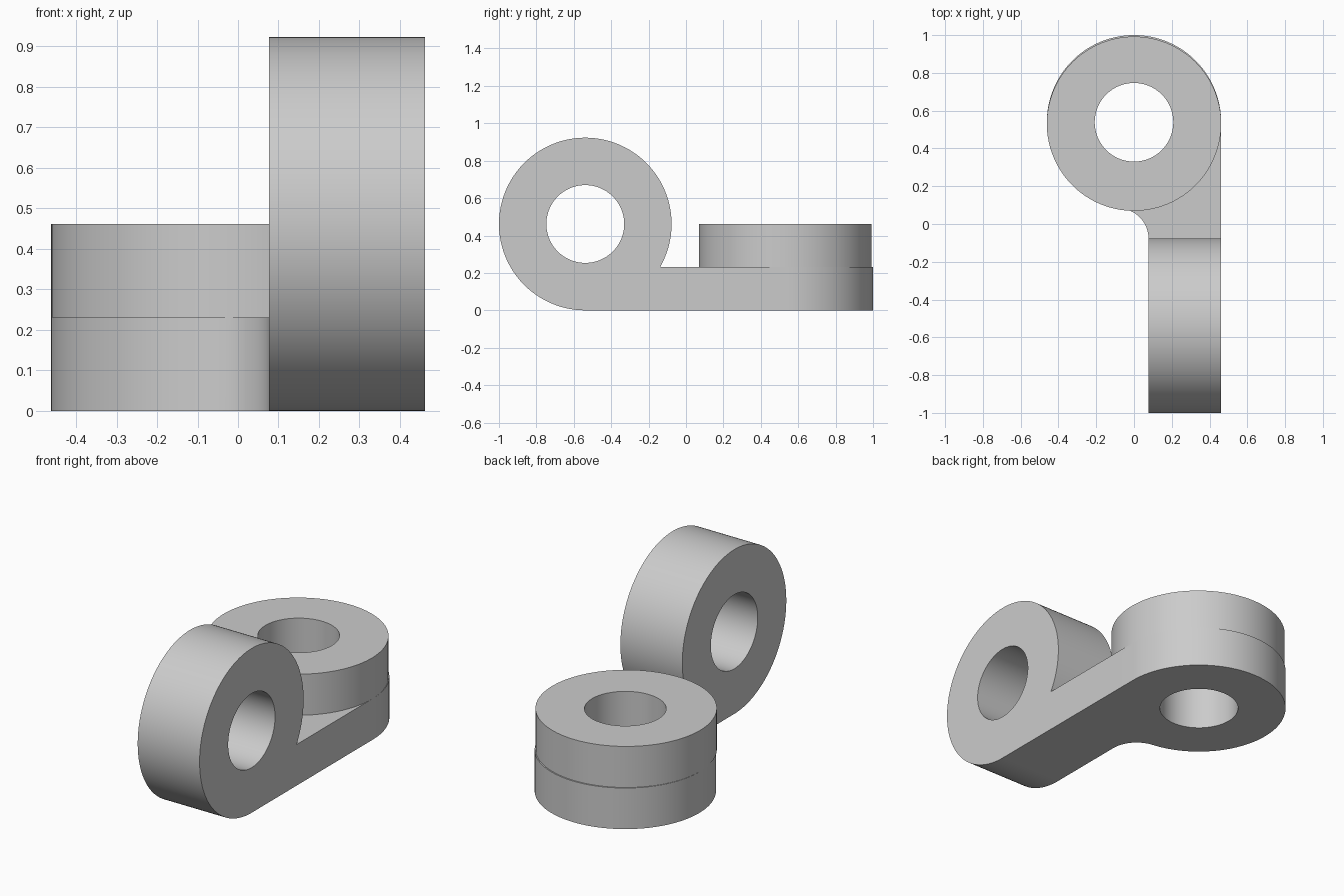
import bpy, bmesh
from math import sin, cos, pi, atan2, asin, sqrt

if "Cube" in bpy.data.objects:
    bpy.data.objects.remove(bpy.data.objects["Cube"], do_unlink=True)

R = 0.4615          # outer radius of both eyes
HOLE = 0.208        # bore radius
EYE = 0.5385        # distance of each eye centre from the middle
THICK = R / 2       # plate thickness
INNER = 0.077       # inner side of the arm
JOINT = R - EYE     # where the arm meets the plate

grey = bpy.data.materials.new("plain grey")
grey.use_nodes = True
grey.diffuse_color = (0.6, 0.6, 0.6, 1)
grey.node_tree.nodes["Principled BSDF"].inputs["Base Color"].default_value = (0.6, 0.6, 0.6, 1)


def arc(cx, cy, r, start, end, n):
    angles = [start + (end - start) * i / n for i in range(n + 1)]
    return [(cx + r * cos(a), cy + r * sin(a)) for a in angles]


def circle(cx, cy, r):
    return arc(cx, cy, r, 0, 2 * pi, 128)[:-1]


def prism(name, outline, low, high, along_x=False):
    """Extrude a closed outline along z, or along x for a (y, z) outline."""
    bm = bmesh.new()
    place = (lambda u, v, t: (t, u, v)) if along_x else (lambda u, v, t: (u, v, t))
    base = bm.faces.new([bm.verts.new(place(u, v, low)) for u, v in outline])
    top = bmesh.ops.extrude_face_region(bm, geom=[base])["geom"]
    shift = place(0, 0, high - low)
    bmesh.ops.translate(bm, vec=shift, verts=[g for g in top if isinstance(g, bmesh.types.BMVert)])
    bmesh.ops.recalc_face_normals(bm, faces=bm.faces)
    mesh = bpy.data.meshes.new(name)
    bm.to_mesh(mesh)
    bm.free()
    mesh.materials.append(grey)
    obj = bpy.data.objects.new(name, mesh)
    bpy.context.collection.objects.link(obj)
    return obj


def combine(target, tool, operation):
    bpy.context.view_layer.objects.active = target
    mod = target.modifiers.new(operation.lower(), "BOOLEAN")
    mod.operation, mod.solver, mod.object = operation, "EXACT", tool
    bpy.ops.object.modifier_apply(modifier=mod.name)
    bpy.data.objects.remove(tool, do_unlink=True)


# Upright eye with the start of the flat arm
notch = asin((THICK - R) / R)
upright = arc(-EYE, R, R, notch, 1.5 * pi, 110) + [(JOINT, 0), (JOINT, THICK)]
bracket = prism("eye_bracket", upright, INNER, R, along_x=True)

# Flat plate: straight outer side, round end, concave fillet into the arm
gap = EYE - JOINT
fillet = (INNER ** 2 + gap ** 2 - R ** 2) / (2 * (R + INNER))
fx = INNER - fillet
toward = atan2(-gap, fx) + 2 * pi
plate_outline = [(R, JOINT)] + arc(0, EYE, R, 0, toward, 90)
plate_outline += arc(fx, JOINT, fillet, toward - pi, 0, 16)[1:]
combine(bracket, prism("plate", plate_outline, 0, THICK), "UNION")

# Raised boss on the plate, set very slightly forward
boss = prism("boss", circle(0, EYE - 0.0075, R), THICK, R)
combine(bracket, boss, "UNION")

# Bores through both eyes
combine(bracket, prism("upright_bore", circle(-EYE, R, HOLE), -1, 1, along_x=True), "DIFFERENCE")
combine(bracket, prism("flat_bore", circle(0, EYE, HOLE), -1, 1), "DIFFERENCE")

bpy.ops.object.select_all(action="DESELECT")
bracket.select_set(True)
bpy.context.view_layer.objects.active = bracket
bpy.ops.object.shade_smooth_by_angle(angle=pi / 6)
